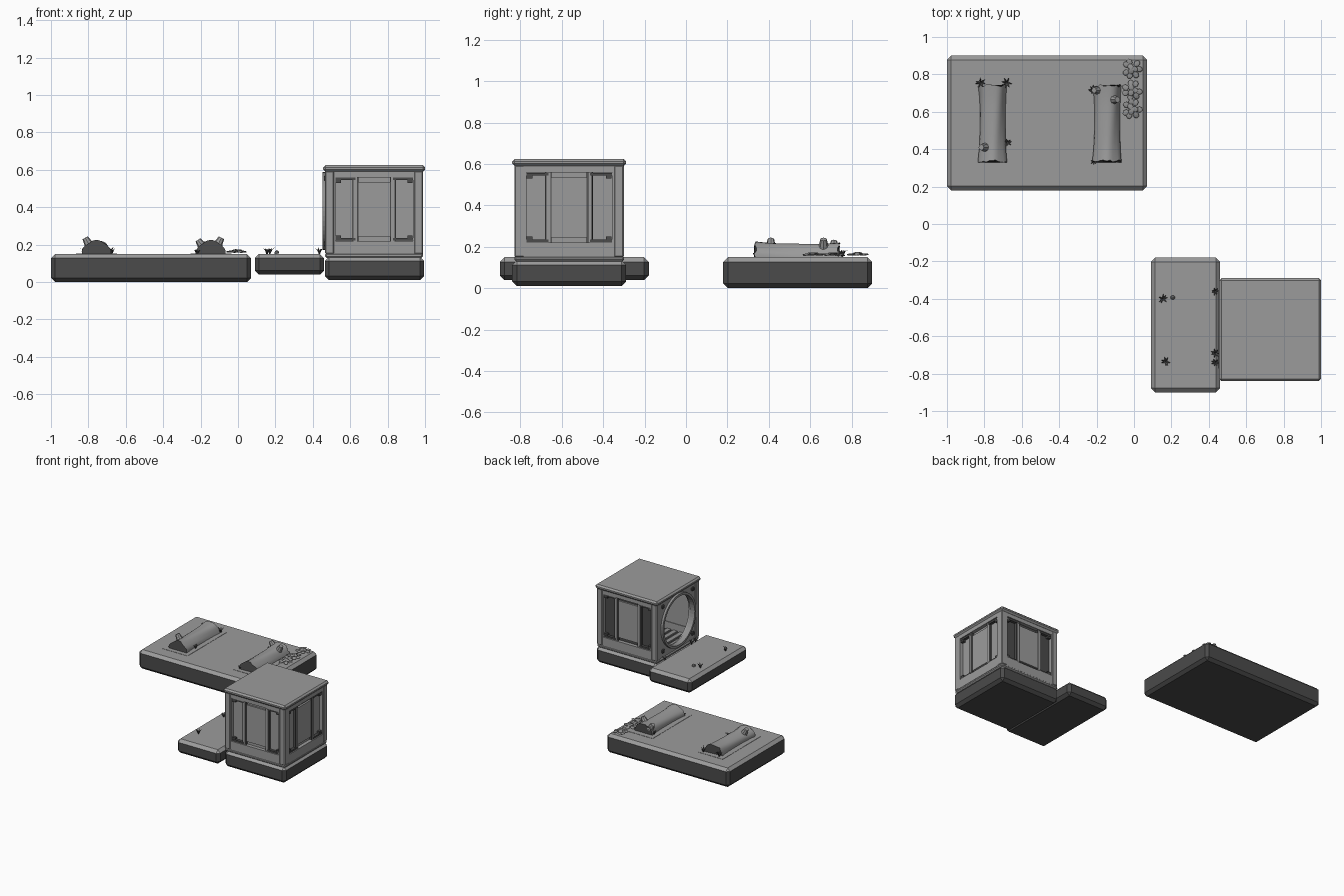
import bpy, bmesh, math, random
from mathutils import Vector, Matrix

if "Cube" in bpy.data.objects:
    bpy.data.objects.remove(bpy.data.objects["Cube"])

random.seed(4)

def mat(name, v):
    m = bpy.data.materials.new(name)
    m.diffuse_color = (v, v, v, 1)
    m.use_nodes = True
    m.node_tree.nodes["Principled BSDF"].inputs["Base Color"].default_value = m.diffuse_color
    return m

LIGHT = mat("light grey", 0.33)
DARK = mat("dark grey", 0.07)
MID = mat("middle grey", 0.28)

def finish(name, bm, *mats, smooth=False):
    me = bpy.data.meshes.new(name)
    bmesh.ops.recalc_face_normals(bm, faces=bm.faces)
    bm.to_mesh(me)
    bm.free()
    for m in mats:
        me.materials.append(m)
    for p in me.polygons:
        p.use_smooth = smooth
    ob = bpy.data.objects.new(name, me)
    bpy.context.collection.objects.link(ob)
    return ob

def add_box(bm, x0, x1, y0, y1, z0, z1, bevel=0):
    tmp = bmesh.new()
    bmesh.ops.create_cube(tmp, size=1)
    for v in tmp.verts:
        v.co = ((x0 + x1) / 2 + v.co.x * (x1 - x0), (y0 + y1) / 2 + v.co.y * (y1 - y0),
                (z0 + z1) / 2 + v.co.z * (z1 - z0))
    if bevel:
        bmesh.ops.bevel(tmp, geom=tmp.edges[:], offset=bevel, segments=1, affect='EDGES')
    me = bpy.data.meshes.new("tmp")
    tmp.to_mesh(me)
    tmp.free()
    bm.from_mesh(me)
    bpy.data.meshes.remove(me)

def box(name, m, *dims, bevel=0):
    bm = bmesh.new()
    add_box(bm, *dims, bevel=bevel)
    return finish(name, bm, m)

# Ground platforms: dark sides, light turf on top
def platform(name, *dims):
    ob = box(name, DARK, *dims, bevel=0.022)
    ob.data.materials.append(LIGHT)
    for p in ob.data.polygons:
        p.material_index = int(p.normal.z > 0.3)

platform("large_platform", -1.0, 0.07, 0.18, 0.90, 0.0, 0.15)
platform("small_platform", 0.09, 0.46, -0.90, -0.18, 0.04, 0.15)
platform("house_platform", 0.465, 0.995, -0.84, -0.29, 0.01, 0.135)

# House: floor flange, roof and corner frame
X0, X1, Y0, Y1 = 0.465, 0.99, -0.83, -0.30
CX, CY, CZ = (X0 + X1) / 2, (Y0 + Y1) / 2, 0.38
box("floor", LIGHT, X0, X1, Y0, Y1, 0.13, 0.155, bevel=0.008)
box("roof", LIGHT, 0.455, 1.0, -0.84, -0.29, 0.59, 0.625, bevel=0.012)
bm = bmesh.new()
for x in (X0, X1 - 0.05):
    for y in (Y0, Y1 - 0.05):
        add_box(bm, x, x + 0.05, y, y + 0.05, 0.15, 0.595, bevel=0.006)
finish("corner_posts", bm, LIGHT)

# Floor boards inside the house
bm = bmesh.new()
for i in range(8):
    x = X0 + 0.045 + i * 0.056
    add_box(bm, x, x + 0.035, Y0 + 0.05, Y1 - 0.05, 0.155, 0.17)
finish("floor_boards", bm, MID)
box("inner_floor", DARK, X0 + 0.05, X1 - 0.05, Y0 + 0.05, Y1 - 0.05, 0.15, 0.16)

# Window walls, made facing -y around the origin then turned into place
def window_wall(side, angle, panel_mat):
    place = Matrix.Translation((CX, CY, 0)) @ Matrix.Rotation(angle, 4, 'Z')
    w, d = 0.215, -0.262
    def part(name, m, boxes, bevel=0):
        bm = bmesh.new()
        for b in boxes:
            add_box(bm, *b, bevel=bevel)
        bm.transform(place)
        finish(side + "_" + name, bm, m)
    part("wall_rails", LIGHT, [(-0.22, 0.22, d, d + 0.045, 0.15, 0.22),
                               (-0.22, 0.22, d, d + 0.045, 0.56, 0.595)])
    part("window_panel", panel_mat, [(-0.22, 0.22, d + 0.028, d + 0.04, 0.2, 0.58)])
    part("window_edge", LIGHT, [(s * w - 0.008, s * w + 0.008, d, d + 0.04, 0.21, 0.57) for s in (-1, 1)])
    part("centre_panel", LIGHT, [(-0.085, 0.085, d + 0.014, d + 0.03, 0.245, 0.535)])
    posts, seams, corners = [], [], []
    for s in (-1, 1):
        posts.append((s * 0.1 - 0.009, s * 0.1 + 0.009, d + 0.008, d + 0.03, 0.22, 0.56))
        for e in (0.087, 0.113):
            seams.append((s * e - 0.003, s * e + 0.003, d + 0.01, d + 0.03, 0.22, 0.56))
        for z in (0.222, 0.545):
            corners.append((s * 0.155 - 0.055, s * 0.155 + 0.055, d + 0.006, d + 0.03, z, z + 0.013))
        for z in (0.235, 0.53):
            corners.append((s * 0.192 - 0.014, s * 0.192 + 0.014, d + 0.008, d + 0.03, z, z + 0.015))
    part("window_posts", LIGHT, posts)
    part("window_seams", DARK, seams)
    part("window_brackets", DARK, corners)

window_wall("front", 0, LIGHT)
window_wall("right", math.pi / 2, LIGHT)
window_wall("back", math.pi, DARK)

# Doorway wall: square outline bridged to a round opening
def ring_x(name, m, outer, inner, xa, xb, n=48, smooth=False):
    bm = bmesh.new()
    loops = []
    for x in (xa, xb):
        for f in (outer, inner):
            loops.append([bm.verts.new((x, CY + f(a)[0], CZ + f(a)[1]))
                          for a in (2 * math.pi * i / n for i in range(n))])
    o1, i1, o2, i2 = loops
    for a, b in ((o1, i1), (i1, i2), (i2, o2), (o2, o1)):
        for i in range(n):
            j = (i + 1) % n
            bm.faces.new((a[i], a[j], b[j], b[i]))
    return finish(name, bm, m, smooth=smooth)

def circle(r):
    return lambda a: (r * math.cos(a), r * math.sin(a))

def square(a):
    k = 1 / max(abs(math.cos(a)), abs(math.sin(a)))
    return 0.24 * k * math.cos(a), 0.225 * k * math.sin(a)

ring_x("doorway_wall", LIGHT, square, circle(0.198), X0 + 0.005, X0 + 0.045)
ring_x("doorway_rim", MID, circle(0.208), circle(0.19), X0 - 0.013, X0 + 0.03)
bm = bmesh.new()
for sy in (-1, 1):
    for sz in (-1, 1):
        y, z = CY + sy * 0.185, CZ + sz * 0.175
        add_box(bm, X0 - 0.006, X0 + 0.01, y - 0.014, y + 0.014, z - 0.014, z + 0.014, bevel=0.005)
finish("doorway_studs", bm, DARK)

# Half-sunk logs with flared ends, dark hollow ends and branch stubs
def log(name, cx, y0, y1, r, stubs):
    bm = bmesh.new()
    n, rows = 14, 9
    grid = []
    for k in range(rows):
        t = k / (rows - 1)
        flare = 0.93 + 0.12 * abs(2 * t - 1) ** 3
        row = []
        for i in range(n + 1):
            a = math.pi * i / n
            rr = r * flare * (1 + 0.04 * math.sin(5 * a + 3 * t))
            yy = y0 + (y1 - y0) * t + (random.uniform(-.008, .008) if k in (0, rows - 1) else 0)
            row.append(bm.verts.new((cx + rr * math.cos(a), yy, 0.149 + 0.95 * rr * math.sin(a))))
        grid.append(row)
    for a, b in zip(grid, grid[1:]):
        for i in range(n):
            bm.faces.new((a[i], a[i + 1], b[i + 1], b[i]))
    for row in (grid[0], grid[-1]):
        bm.faces.new(row).material_index = 1
    for x, y, z, lean in stubs:
        m = Matrix.Translation((x, y, z)) @ Matrix.Rotation(lean, 4, 'Y')
        bmesh.ops.create_cone(bm, cap_ends=True, segments=8, radius1=0.026, radius2=0.016,
                              depth=0.05, matrix=m)
    ob = finish(name, bm, LIGHT, DARK, smooth=True)
    bpy.context.view_layer.objects.active = ob
    ob.select_set(True)
    bpy.ops.object.shade_smooth_by_angle(angle=math.radians(40))
    ob.select_set(False)
    box(name + "_bed", LIGHT, cx - 0.11, cx + 0.11, y0 - 0.04, y1 + 0.04, 0.148, 0.152)

log("left_log", -0.757, 0.335, 0.74, 0.074, [(-0.805, 0.41, 0.215, -0.5)])
log("right_log", -0.145, 0.335, 0.74, 0.074, [(-0.1, 0.665, 0.215, 0.5), (-0.2, 0.715, 0.205, -0.6)])

# Leafy rosettes: rings of flat leaves
bm = bmesh.new()
for cx, cy in ((-0.01, 0.83), (-0.01, 0.715), (-0.01, 0.615)):
    for ring, count in ((0.038, 7), (0.014, 3)):
        for i in range(count):
            a = 2 * math.pi * i / count + random.uniform(-0.2, 0.2)
            m = (Matrix.Translation((cx + ring * math.cos(a), cy + ring * math.sin(a),
                                     0.163 + 0.25 * (0.038 - ring)))
                 @ Matrix.Rotation(a, 4, 'Z') @ Matrix.Rotation(random.uniform(-.1, .3), 4, 'Y')
                 @ Matrix.Diagonal((1, 0.85, 0.25, 1)))
            bmesh.ops.create_uvsphere(bm, u_segments=7, v_segments=4, radius=0.019, matrix=m)
finish("leaf_rosettes", bm, MID)

# Grass tufts: thin pointed blades
bm = bmesh.new()
for cx, cy, size in ((-0.82, 0.755, 0.04), (-0.68, 0.755, 0.04), (-0.675, 0.435, 0.03), (-0.222, 0.715, 0.03),
                     (-0.215, 0.335, 0.025), (0.155, -0.40, 0.035), (0.17, -0.735, 0.035),
                     (0.435, -0.36, 0.03), (0.435, -0.69, 0.035), (0.435, -0.74, 0.03)):
    for i in range(7):
        a = 2 * math.pi * i / 7 + random.uniform(-0.3, 0.3)
        out = Vector((math.cos(a), math.sin(a), 0))
        side = Vector((-out.y, out.x, 0)) * 0.004
        base = Vector((cx, cy, 0.148))
        mid = base + out * size * 0.35 + Vector((0, 0, size * 0.7))
        tip = base + out * size * 0.75 + Vector((0, 0, size * random.uniform(0.8, 1.1)))
        bm.faces.new([bm.verts.new(p) for p in (base - side, base + side, mid + side, tip, mid - side)])
finish("grass_tufts", bm, DARK)

# Small pebble
bm = bmesh.new()
bmesh.ops.create_icosphere(bm, subdivisions=1, radius=0.014, matrix=Matrix.Translation((0.207, -0.393, 0.157)))
finish("pebble", bm, MID)
